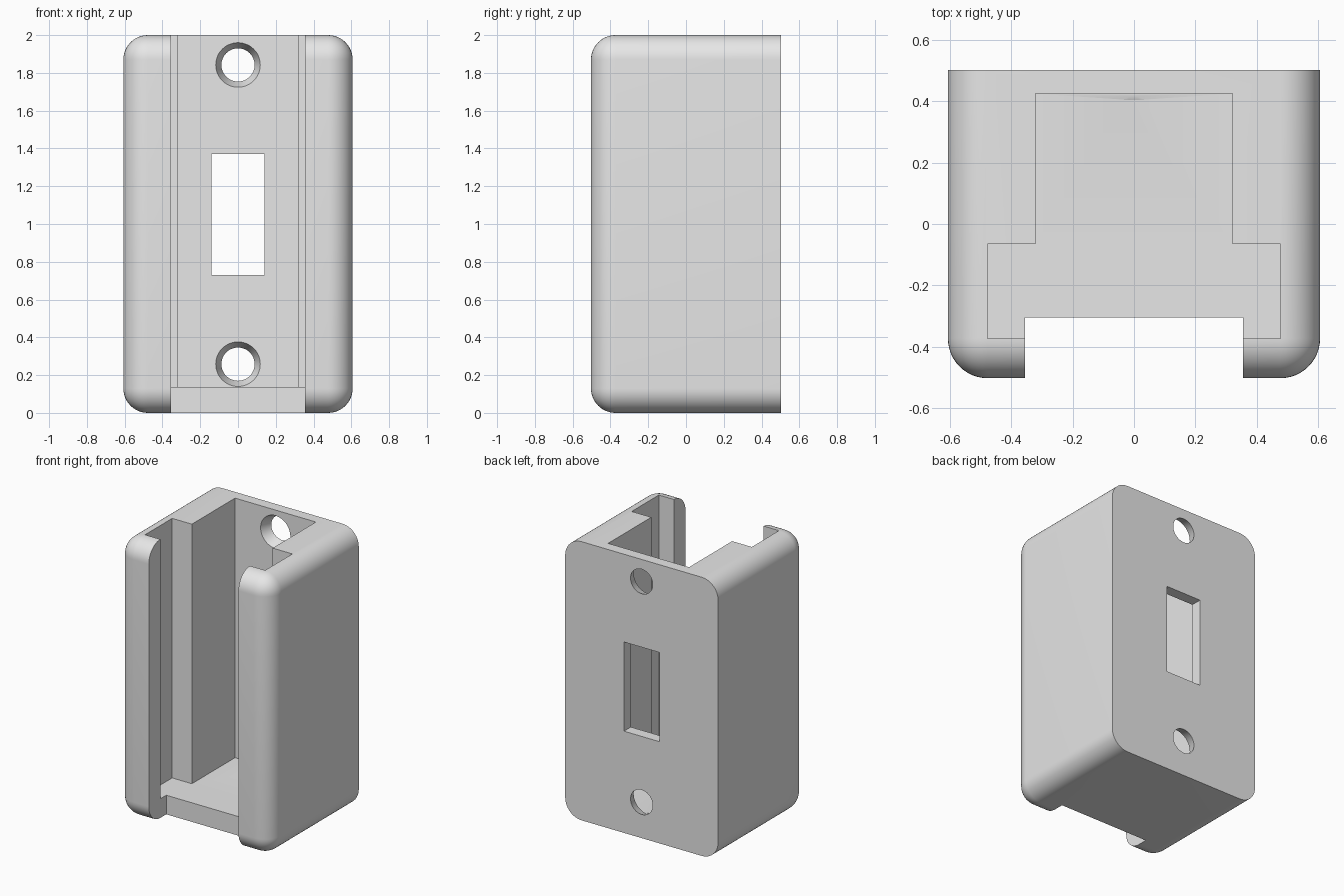
import bpy, bmesh, math
from mathutils import Matrix

if "Cube" in bpy.data.objects:
    bpy.data.objects.remove(bpy.data.objects["Cube"])

HX, HY, H, R = 0.607, 0.503, 2.0, 0.13   # half width, half depth, height, corner radius
BACK, FLOOR = 0.425, 0.137               # inner face of back wall, top of floor

grey = bpy.data.materials.new("light grey")
grey.diffuse_color = (0.8, 0.8, 0.8, 1)
grey.use_nodes = True
grey.node_tree.nodes["Principled BSDF"].inputs["Base Color"].default_value = grey.diffuse_color


def make(name, bm):
    bmesh.ops.recalc_face_normals(bm, faces=bm.faces[:])
    mesh = bpy.data.meshes.new(name)
    bm.to_mesh(mesh)
    bm.free()
    mesh.materials.append(grey)
    ob = bpy.data.objects.new(name, mesh)
    bpy.context.collection.objects.link(ob)
    return ob


def prism(name, pts, z0, z1):
    bm = bmesh.new()
    face = bm.faces.new([bm.verts.new((x, y, z0)) for x, y in pts])
    ext = bmesh.ops.extrude_face_region(bm, geom=[face])
    for g in ext["geom"]:
        if isinstance(g, bmesh.types.BMVert):
            g.co.z = z1
    return make(name, bm)


def box(name, x, y0, y1, z0, z1):
    return prism(name, [(-x, y0), (x, y0), (x, y1), (-x, y1)], z0, z1)


def cone_cutter(name, z):
    # tapered screw hole, extended slightly past both wall faces
    r_in, r_out, e = 0.118, 0.088, 0.02
    t = HY - BACK
    slope = (r_in - r_out) / t
    bm = bmesh.new()
    bmesh.ops.create_cone(
        bm, cap_ends=True, segments=48, radius1=r_in + slope * e,
        radius2=r_out - slope * e, depth=t + 2 * e,
        matrix=Matrix.Translation((0, (HY + BACK) / 2, z)) @ Matrix.Rotation(-math.pi / 2, 4, 'X'))
    return make(name, bm)


# Housing: block rounded on the front rim and the four depth edges, flat back
housing = box("housing", HX, -HY, HY, 0, H)
bm = bmesh.new()
bm.from_mesh(housing.data)
edges = [e for e in bm.edges if any(v.co.y < 0 for v in e.verts)]
bmesh.ops.bevel(bm, geom=edges, offset=R, segments=12, profile=0.5, affect='EDGES')
bm.to_mesh(housing.data)
bm.free()

# Stepped cavity open at the top, front slot, window and screw holes
half = [(0.477, -0.373), (0.477, -0.065), (0.321, -0.065), (0.321, BACK)]
profile = half + [(-x, y) for x, y in reversed(half)]
cutters = [
    prism("cavity_cutter", profile, FLOOR, H + 0.2),
    box("slot_cutter", 0.356, -HY - 0.2, -0.305, -0.2, H + 0.3),
    box("window_cutter", 0.14, BACK - 0.05, HY + 0.1, 0.73, 1.37),
    cone_cutter("lower_hole_cutter", 0.258),
    cone_cutter("upper_hole_cutter", 1.842),
]
bpy.context.view_layer.objects.active = housing
housing.select_set(True)
for c in cutters:
    mod = housing.modifiers.new(c.name, 'BOOLEAN')
    mod.operation = 'DIFFERENCE'
    mod.solver = 'EXACT'
    mod.object = c
    bpy.ops.object.modifier_apply(modifier=mod.name)
    bpy.data.objects.remove(c)

bpy.ops.object.shade_smooth_by_angle(angle=math.radians(30))
